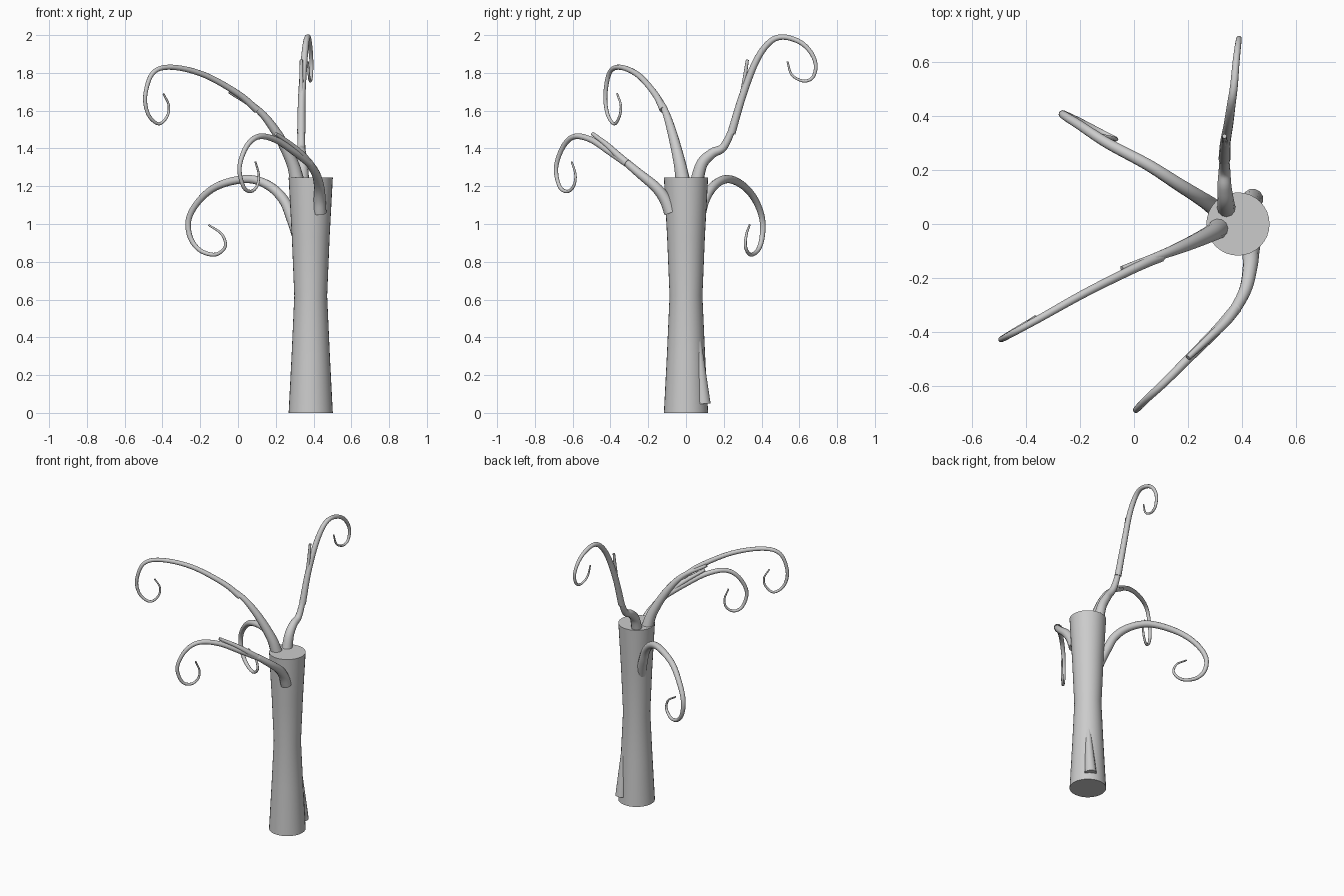
import bpy, bmesh, math
from mathutils import Vector


def finish(ob):
    bpy.ops.object.select_all(action='DESELECT')
    ob.select_set(True)
    bpy.context.view_layer.objects.active = ob
    bpy.ops.object.shade_smooth_by_angle(angle=math.radians(40))


def tube(name, pts, r0, r1, steps=6, power=1.0):
    """Tapered round tube along a Catmull-Rom path."""
    p = [Vector(q) for q in pts]
    p = [2 * p[0] - p[1]] + p + [2 * p[-1] - p[-2]]
    path = []
    for i in range(1, len(p) - 2):
        a, b, c, d = p[i - 1:i + 3]
        for s in range(steps):
            t = s / steps
            path.append(0.5 * (2 * b + (c - a) * t + (2 * a - 5 * b + 4 * c - d) * t * t
                               + (3 * b - a - 3 * c + d) * t ** 3))
    path.append(p[-2])
    cu = bpy.data.curves.new(name, 'CURVE')
    cu.dimensions = '3D'
    cu.bevel_depth = 1.0
    cu.bevel_resolution = 4
    cu.use_fill_caps = True
    sp = cu.splines.new('POLY')
    sp.points.add(len(path) - 1)
    for i, v in enumerate(path):
        sp.points[i].co = (*v, 1)
        sp.points[i].radius = r0 + (r1 - r0) * (i / (len(path) - 1)) ** power
    ob = bpy.data.objects.new(name, cu)
    bpy.context.collection.objects.link(ob)
    bpy.ops.object.select_all(action='DESELECT')
    ob.select_set(True)
    bpy.context.view_layer.objects.active = ob
    bpy.ops.object.convert(target='MESH')
    finish(bpy.context.view_layer.objects.active)


# Trunk: waisted cylinder
bm = bmesh.new()
rings = []
for z, r in [(0, .117), (.31, .101), (.62, .087), (.93, .100), (1.245, .117)]:
    rings.append([bm.verts.new((.385 + r * math.cos(k * math.tau / 32),
                                r * math.sin(k * math.tau / 32), z)) for k in range(32)])
for lo, hi in zip(rings, rings[1:]):
    for k in range(32):
        j = (k + 1) % 32
        bm.faces.new((lo[k], lo[j], hi[j], hi[k]))
bm.faces.new(rings[0][::-1])
bm.faces.new(rings[-1])
me = bpy.data.meshes.new("trunk")
bm.to_mesh(me)
bm.free()
trunk = bpy.data.objects.new("trunk", me)
bpy.context.collection.objects.link(trunk)
finish(trunk)

# Root flare at the back of the trunk
tube("root", [(.435, .06, .44), (.438, .075, .25), (.44, .092, .048)], .012, .039)

# Left branch: thick stem, then thin curled tendril
tube("left_stem", [(.315, -.015, 1.22), (.285, -.035, 1.33), (.2, -.075, 1.49),
                   (.1, -.115, 1.61), (-.045, -.165, 1.70)], .039, .010)
tube("left_tendril", [(.1, -.12, 1.605), (0, -.165, 1.69), (-.18, -.255, 1.79), (-.35, -.35, 1.83),
                      (-.45, -.405, 1.80), (-.491, -.427, 1.68), (-.475, -.415, 1.58),
                      (-.42, -.38, 1.53), (-.375, -.352, 1.57), (-.367, -.345, 1.63),
                      (-.395, -.365, 1.69)], .020, .005, power=.7)

# Back branch
tube("back_stem", [(.342, .055, 1.22), (.34, .085, 1.32), (.335, .14, 1.375), (.335, .2, 1.41),
                   (.335, .255, 1.53), (.335, .295, 1.68), (.335, .325, 1.87)], .035, .008)
tube("back_tendril", [(.335, .24, 1.48), (.338, .3, 1.68), (.35, .37, 1.86), (.36, .44, 1.96),
                      (.37, .51, 1.99), (.378, .6, 1.965), (.385, .66, 1.91), (.389, .687, 1.84),
                      (.387, .67, 1.775), (.382, .62, 1.757), (.375, .56, 1.79),
                      (.37, .537, 1.86)], .022, .005, power=.8)

# Low drooping branch, back left
tube("low_branch", [(.325, .035, .92), (.285, .07, 1.03), (.24, .1, 1.13), (.16, .15, 1.205),
                    (.05, .22, 1.238), (-.1, .3, 1.205), (-.2, .365, 1.13), (-.26, .403, 1.03),
                    (-.253, .403, .93), (-.2, .38, .86), (-.12, .34, .838), (-.068, .315, .88),
                    (-.085, .32, .945), (-.155, .337, .995)], .035, .005, power=.7)

# Front branch
tube("front_stem", [(.432, -.08, 1.06), (.432, -.11, 1.13), (.43, -.16, 1.195), (.41, -.25, 1.27),
                    (.35, -.35, 1.355), (.28, -.42, 1.42), (.2, -.495, 1.478)], .036, .010)
tube("front_tendril", [(.38, -.31, 1.32), (.3, -.4, 1.38), (.2, -.5, 1.445), (.11, -.59, 1.463),
                       (.045, -.65, 1.41), (.008, -.688, 1.30), (.028, -.67, 1.20),
                       (.065, -.63, 1.172), (.1, -.595, 1.20), (.11, -.585, 1.26),
                       (.092, -.605, 1.33)], .021, .005, power=.8)
